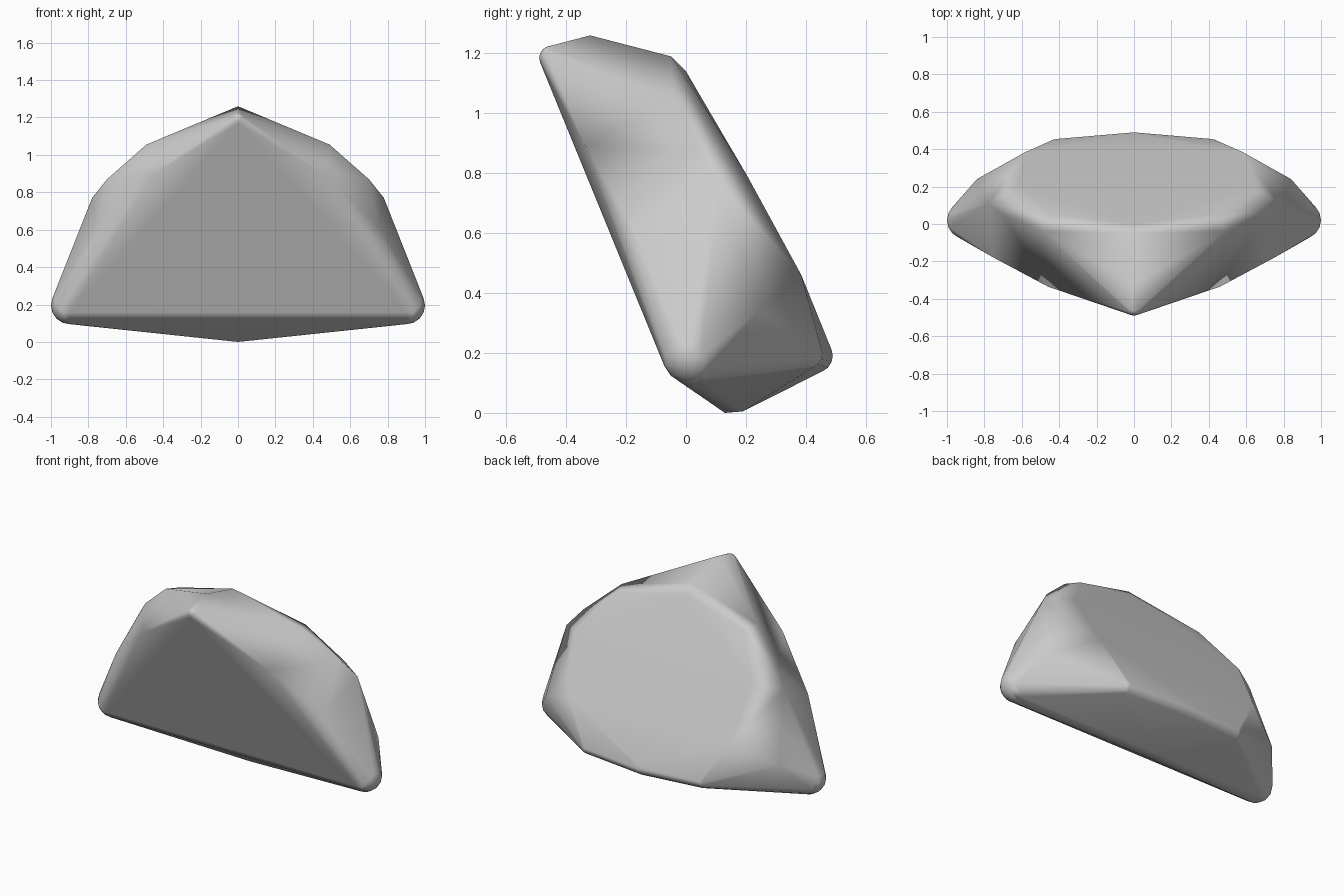
import bpy, bmesh
from mathutils import Matrix, Vector

if "Cube" in bpy.data.objects:
    bpy.data.objects.remove(bpy.data.objects["Cube"])

# Rock corners on the right half: x, y, z, rounding radius
corners = [
    (0.90, 0.02, 0.195, 0.10),   # low front corner
    (0.00, -0.45, 1.185, 0.04),  # front peak
    (0.00, -0.32, 1.26, 0),      # top
    (0.00, -0.05, 1.19, 0),
    (0.00, 0.00, 1.14, 0),
    (0.49, -0.04, 1.055, 0),     # upper shoulder
    (0.45, 0.05, 1.04, 0),
    (0.46, -0.335, 0.89, 0),     # front edge of the side
    (0.75, -0.18, 0.62, 0),
    (0.70, 0.05, 0.87, 0),       # middle shoulder
    (0.78, 0.11, 0.77, 0),
    (0.62, 0.205, 0.79, 0),      # back face fold
    (0.00, 0.21, 0.79, 0),
    (0.84, 0.24, 0.34, 0),       # back side
    (0.58, 0.385, 0.46, 0),
    (0.41, 0.40, 0.20, 0.055),   # low back edge
    (0.00, 0.435, 0.19, 0.055),
    (0.00, 0.13, 0.00, 0),       # bottom
    (0.00, 0.19, 0.005, 0),
]

bm = bmesh.new()
for x, y, z, r in corners:
    for sx in ({x, -x}):
        if r:
            bmesh.ops.create_uvsphere(bm, u_segments=16, v_segments=8, radius=r,
                                      matrix=Matrix.Translation((sx, y, z)))
        else:
            bm.verts.new((sx, y, z))

# Keep only the points, then wrap them in one convex skin
points = [v.co.copy() for v in bm.verts]
bm.free()
bm = bmesh.new()
for p in points:
    bm.verts.new(p)
bmesh.ops.convex_hull(bm, input=bm.verts[:])
bmesh.ops.delete(bm, geom=[v for v in bm.verts if not v.link_faces], context='VERTS')
bmesh.ops.dissolve_limit(bm, angle_limit=0.02, verts=bm.verts[:], edges=bm.edges[:])
bmesh.ops.recalc_face_normals(bm, faces=bm.faces[:])
for f in bm.faces:
    f.smooth = True

mesh = bpy.data.meshes.new("rock")
bm.to_mesh(mesh)
bm.free()
rock = bpy.data.objects.new("rock", mesh)
bpy.context.collection.objects.link(rock)

# Large facets stay flat, rounded edges blend
weighted = rock.modifiers.new("weighted_normals", 'WEIGHTED_NORMAL')
weighted.weight = 60
